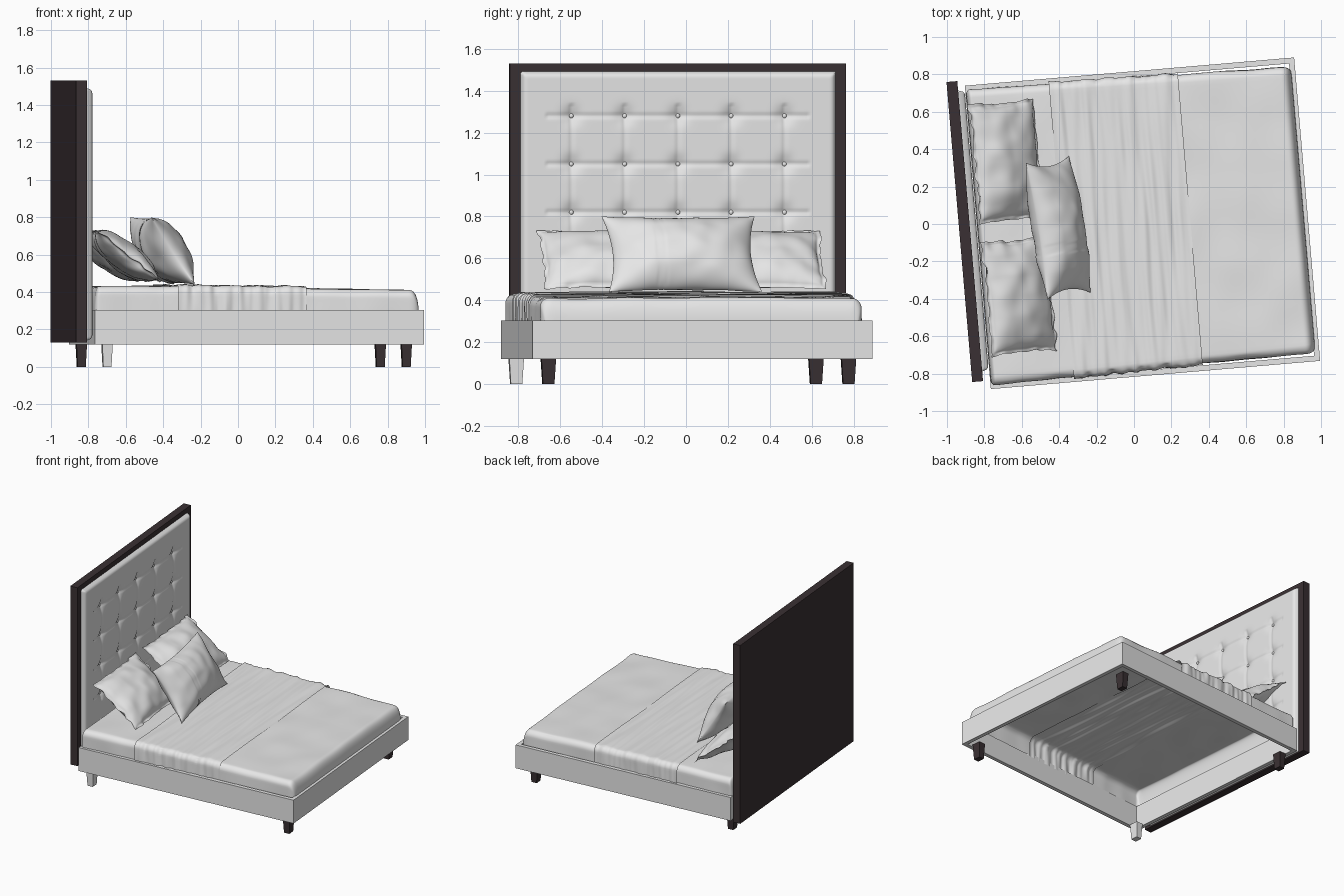
import bpy, bmesh, math
from mathutils import Matrix, Vector, noise

if "Cube" in bpy.data.objects:
    bpy.data.objects.remove(bpy.data.objects["Cube"])

YAW = math.radians(4.9)
BED = Matrix.Rotation(YAW, 4, 'Z')      # whole bed is turned slightly


def material(name, rgb):
    m = bpy.data.materials.new(name)
    m.diffuse_color = (*rgb, 1)
    m.use_nodes = True
    m.node_tree.nodes["Principled BSDF"].inputs["Base Color"].default_value = m.diffuse_color
    return m


LIGHT = material("light_grey_fabric", (0.8, 0.8, 0.8))
DARK = material("dark_brown_wood", (0.042, 0.030, 0.033))


def finish(name, bm, mat, matrix=BED, smooth=False):
    me = bpy.data.meshes.new(name)
    bm.transform(matrix)
    bm.to_mesh(me)
    bm.free()
    me.materials.append(mat)
    for p in me.polygons:
        p.use_smooth = smooth
    ob = bpy.data.objects.new(name, me)
    bpy.context.collection.objects.link(ob)
    return ob


def add_box(bm, x0, x1, y0, y1, z0, z1, taper=1.0):
    r = bmesh.ops.create_cube(bm, size=1)
    c = Vector(((x0 + x1) / 2, (y0 + y1) / 2, (z0 + z1) / 2))
    for v in r["verts"]:
        k = taper if v.co.z < 0 else 1
        v.co = Vector((v.co.x * (x1 - x0) * k, v.co.y * (y1 - y0) * k, v.co.z * (z1 - z0))) + c


def add_grid(bm, na, nb, fn):
    rows = [[bm.verts.new(fn(i / na, j / nb)) for j in range(nb + 1)] for i in range(na + 1)]
    for i in range(na):
        for j in range(nb):
            bm.faces.new((rows[i][j], rows[i + 1][j], rows[i + 1][j + 1], rows[i][j + 1]))


def wrinkle(x, y, z=0.0):
    return noise.noise(Vector((x, y, z)))


# Headboard panel
bm = bmesh.new()
add_box(bm, -0.934, -0.876, -0.768, 0.842, 0.13, 1.53)
finish("headboard_panel", bm, DARK)

# Tufted headboard cushion
V0, V1, Z0, Z1 = -0.717, 0.792, 0.14, 1.492
TUFT_V = [0.035 + 0.255 * k for k in range(-2, 3)]
TUFT_Z = [1.28, 1.05, 0.82, 0.59]


def cushion(a, b):
    v, z = V0 + (V1 - V0) * a, Z0 + (Z1 - Z0) * b
    e = min(v - V0, V1 - v, z - Z0, Z1 - z)
    d = 0.036 * math.sqrt(max(0, 1 - (1 - min(e / 0.03, 1)) ** 2))
    dv = min(abs(v - t) for t in TUFT_V)
    dz = min(abs(z - t) for t in TUFT_Z)
    in_v = TUFT_V[0] - 0.12 < v < TUFT_V[-1] + 0.12
    in_z = TUFT_Z[-1] - 0.05 < z < TUFT_Z[0] + 0.05
    dip = 0.016 * math.exp(-(dv * dv + dz * dz) / 0.0018)
    if in_z:
        dip += 0.006 * math.exp(-(dv / 0.010) ** 2)
    if in_v:
        dip += 0.006 * math.exp(-(dz / 0.010) ** 2)
    return (-0.877 + max(0, d - dip * min(1, e / 0.05)), v, z)


bm = bmesh.new()
add_grid(bm, 170, 150, cushion)
finish("headboard_cushion", bm, LIGHT, smooth=True)

# Buttons in the tufts
bm = bmesh.new()
for v in TUFT_V:
    for z in TUFT_Z:
        bmesh.ops.create_uvsphere(bm, u_segments=10, v_segments=6, radius=0.011,
                                  matrix=Matrix.Translation((-0.864, v, z)) @ Matrix.Diagonal((0.5, 1, 1, 1)))
finish("headboard_buttons", bm, LIGHT, smooth=True)

# Bed frame: four rails, open underneath
FU0, FU1, FV, T = -0.838, 0.929, 0.814, 0.03
bm = bmesh.new()
for s in (-1, 1):
    add_box(bm, FU0, FU1, *sorted((s * FV, s * (FV - T))), 0.12, 0.303)
add_box(bm, FU0, FU0 + T, -FV + T, FV - T, 0.12, 0.303)
add_box(bm, FU1 - T, FU1, -FV + T, FV - T, 0.12, 0.303)
finish("bed_frame", bm, LIGHT)

# Tapered legs
for name, u, v, mat in (("back_leg_near", -0.767, -0.747, LIGHT), ("back_leg_far", -0.782, 0.689, DARK),
                        ("front_leg_near", 0.840, -0.731, DARK), ("front_leg_far", 0.824, 0.707, DARK)):
    bm = bmesh.new()
    add_box(bm, u - 0.028, u + 0.028, v - 0.035, v + 0.035, 0, 0.122, taper=0.78)
    finish(name, bm, mat)


# Bedding: open rounded covers lofted along the bed
def bedding(name, u0, u1, w0, w1, z0, z1, na, amp, freq, round_head=0, round_foot=0):
    base = 0.275

    def fn(a, b):
        if round_foot:
            a = math.sin(a * math.pi / 2)
        elif round_head:
            a = 1 - math.sin((1 - a) * math.pi / 2)
        u = u0 + (u1 - u0) * a
        k = 1.0
        for r, d in ((round_head, u - u0), (round_foot, u1 - u)):
            if r and d < r:
                k = max(0.0, 1 - (1 - d / r) ** 2.6) ** (1 / 2.6)
        h = (z0 + (z1 - z0) * a - base) * k
        w = w0 + (w1 - w0) * a - 0.04 * (1 - k)
        r = min(0.045, h)
        s = -1 if b < 0.5 else 1
        c = 2 * abs(b - 0.5)             # 0 at the middle, 1 at the hem
        if c < 0.7:
            y, z = (w - r) * c / 0.7, h
        elif c < 0.86:
            t = (c - 0.7) / 0.16 * math.pi / 2
            y, z = w - r + r * math.sin(t), h - r + r * math.cos(t)
        else:
            y, z = w, (h - r) * (1 - (c - 0.86) / 0.14)
        n = amp * wrinkle(u * freq[0], s * y * freq[1], z0 * 9 + z * 3)
        y += n * 1.2 if c > 0.75 else 0
        z += n * k if c < 0.86 else 0
        return (u, s * y, base + z)

    bm = bmesh.new()
    add_grid(bm, na, 100, fn)
    finish(name, bm, LIGHT, smooth=True)


bedding("head_sheet", -0.836, -0.37, 0.793, 0.786, 0.430, 0.432, 50, 0.006, (6, 4), round_head=0.03)
bedding("folded_throw", -0.39, 0.302, 0.794, 0.781, 0.438, 0.428, 110, 0.010, (26, 2.2))
bedding("foot_duvet", 0.28, 0.908, 0.776, 0.768, 0.420, 0.410, 70, 0.007, (5, 4), round_foot=0.06)


# Pillows: two puffed sheets joined at the rim
def pillow(name, loc, yaw, lean, hx, hy, puff, pinch, flange=0.0, seams=(), seed=0):
    def side(sign):
        def fn(a, b):
            s = -math.cos(a * math.pi) * sign
            t = -math.cos(b * math.pi)
            x = s * hx * (1 - pinch * (1 - t * t))
            y = t * hy * (1 - pinch * (1 - s * s))
            fs, ft = min(1, abs(s) / (1 - flange * 1.4)), min(1, abs(t) / (1 - flange))
            body = ((1 - fs ** 2.2) * (1 - ft ** 2.4)) ** 0.6
            z = puff * body
            z += 0.016 * body ** 0.5 * wrinkle(x * 9 + seed, y * 9, sign * 3)
            for q in seams:
                z -= 0.006 * math.exp(-((y - q) / 0.005) ** 2) * min(1, body * 4)
            rim = max(abs(s), abs(t)) ** 10
            if flange:
                z += 0.004 * (1 - rim)
            wave = 0.016 * rim * wrinkle(x * 16 + seed, y * 16, 7) if flange else 0
            return (x + wave * 0.6, y + wave * 0.6, sign * z + wave)
        return fn
    bm = bmesh.new()
    add_grid(bm, 48, 80, side(1))
    add_grid(bm, 48, 80, side(-1))
    bmesh.ops.remove_doubles(bm, verts=bm.verts, dist=0.0002)
    m = (Matrix.Translation(loc) @ Matrix.Rotation(math.radians(yaw), 4, 'Z')
         @ Matrix.Rotation(math.radians(lean), 4, 'Y'))
    finish(name, bm, LIGHT, m, smooth=True)


pillow("back_pillow_far", (-0.68, 0.335, 0.595), 5, 38, 0.225, 0.325, 0.075, 0.04, flange=0.06, seed=1)
pillow("back_pillow_near", (-0.615, -0.385, 0.595), 6, 38, 0.225, 0.31, 0.075, 0.04, flange=0.06, seed=5)
pillow("front_pillow", (-0.405, -0.02, 0.62), 9, 57, 0.215, 0.37, 0.12, 0.10,
       seams=(-0.125, -0.10), seed=9)
